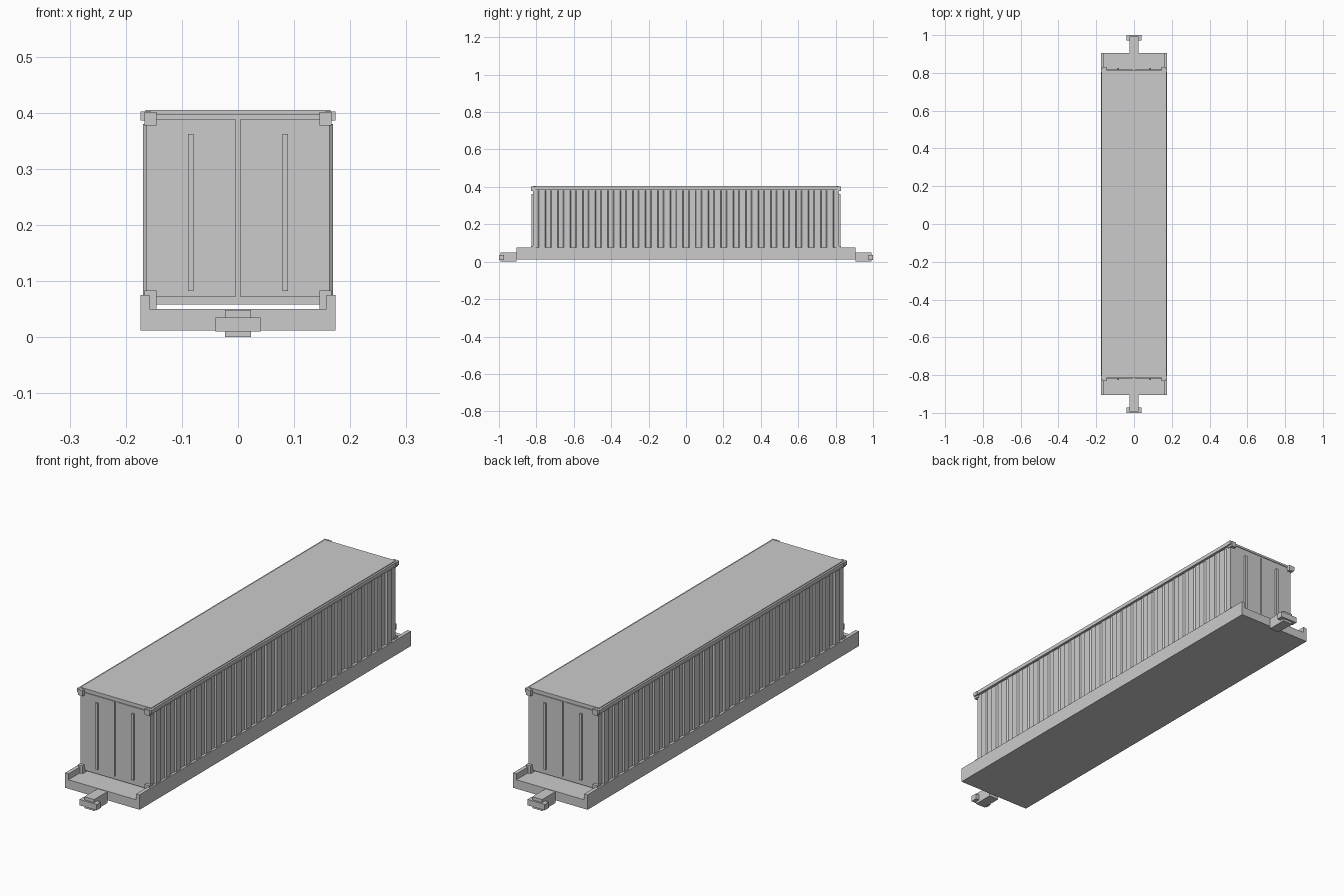
import bpy
import bmesh

if "Cube" in bpy.data.objects:
    bpy.data.objects.remove(bpy.data.objects["Cube"])


def add_box(bm, x0, x1, y0, y1, z0, z1):
    vs = [bm.verts.new((x, y, z)) for z in (z0, z1)
          for x, y in ((x0, y0), (x1, y0), (x1, y1), (x0, y1))]
    for f in ((3, 2, 1, 0), (4, 5, 6, 7), (0, 1, 5, 4),
              (1, 2, 6, 5), (2, 3, 7, 6), (3, 0, 4, 7)):
        bm.faces.new([vs[i] for i in f])


def extrude_profile(bm, pts, vec):
    face = bm.faces.new([bm.verts.new(p) for p in pts])
    out = bmesh.ops.extrude_face_region(bm, geom=[face])
    bmesh.ops.translate(bm, vec=vec, verts=[
        v for v in out["geom"] if isinstance(v, bmesh.types.BMVert)])


def finish(name, bm, mirror=""):
    bmesh.ops.recalc_face_normals(bm, faces=bm.faces)
    mesh = bpy.data.meshes.new(name)
    bm.to_mesh(mesh)
    bm.free()
    ob = bpy.data.objects.new(name, mesh)
    bpy.context.collection.objects.link(ob)
    if mirror:
        mod = ob.modifiers.new("mirror", "MIRROR")
        mod.use_axis = ("x" in mirror, "y" in mirror, False)
        mod.use_mirror_merge = False
    return ob


def boxes(name, dims, mirror=""):
    bm = bmesh.new()
    for d in dims:
        add_box(bm, *d)
    return finish(name, bm, mirror)


# Flat wagon bed: channel section with raised side lips
bm = bmesh.new()
section = [(-.174, .012), (.174, .012), (.174, .075), (.158, .075),
           (.158, .05), (-.158, .05), (-.158, .075), (-.174, .075)]
extrude_profile(bm, [(x, -.905, z) for x, z in section], (0, 1.81, 0))
finish("wagon_bed", bm)

# Couplers at both ends
boxes("coupler", [(-.023, .023, -.992, -.905, 0, .048),
                  (-.04, .04, -1, -.972, .01, .035)], "y")

# Container body and roof
boxes("container_body", [(-.163, .163, -.813, .813, .058, .398)])
boxes("container_roof", [(-.165, .165, -.816, .816, .396, .405)])
boxes("top_side_rail", [(.155, .173, -.82, .82, .386, .402)], "x")

# Corrugated side walls: trapezoid ribs
bm = bmesh.new()
count, pitch = 24, .067
for i in range(count):
    y = (i - (count - 1) / 2) * pitch
    outline = [(.162, y - .022), (.169, y - .016), (.169, y + .016), (.162, y + .022)]
    extrude_profile(bm, [(x, yy, .06) for x, yy in outline], (0, 0, .32))
finish("side_rib", bm, "x")

# Doors with locking bars at both ends
boxes("door_panel", [(.004, .163, -.817, -.81, .072, .388)], "xy")
boxes("door_bar", [(.079, .089, -.825, -.815, .082, .362)], "xy")

# Corner castings
boxes("corner_casting", [(.145, .167, -.83, -.805, .377, .401),
                         (.145, .167, -.83, -.805, .059, .083),
                         (.155, .174, -.827, -.805, .386, .402)], "xy")

# Feet that seat the container on the deck
boxes("container_foot", [(.145, .1575, -.83, -.78, .05, .06)], "xy")
